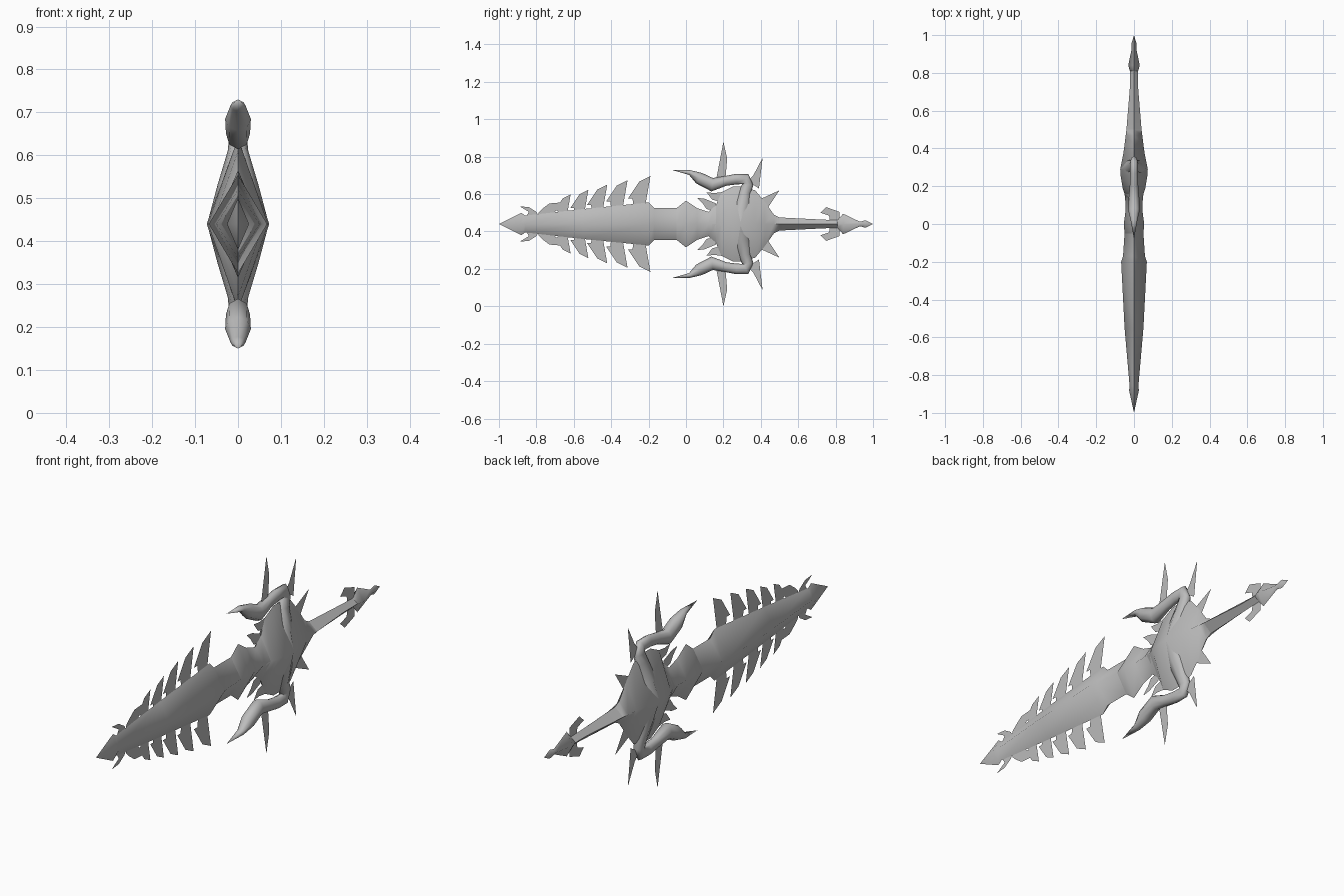
import bpy, bmesh
from math import cos, sin, tau, radians
from mathutils import Vector

UNIT = 0.01      # measurements below are in hundredths
CENTRE = 0.44    # height of the long axis

if "Cube" in bpy.data.objects:
    bpy.data.objects.remove(bpy.data.objects["Cube"], do_unlink=True)

steel = bpy.data.materials.new("grey_steel")
steel.use_nodes = True
colour = (0.5, 0.5, 0.5, 1)
steel.diffuse_color = colour
steel.node_tree.nodes["Principled BSDF"].inputs["Base Color"].default_value = colour


def finish(bm, name, mirror=True, smooth=None):
    """Turn a bmesh into an object on the long axis, mirrored top to bottom."""
    mesh = bpy.data.meshes.new(name)
    bm.to_mesh(mesh)
    bm.free()
    mesh.materials.append(steel)
    obj = bpy.data.objects.new(name, mesh)
    bpy.context.collection.objects.link(obj)
    obj.location.z = CENTRE
    if smooth:
        bpy.ops.object.select_all(action="DESELECT")
        obj.select_set(True)
        bpy.context.view_layer.objects.active = obj
        bpy.ops.object.shade_smooth_by_angle(angle=radians(smooth))
    if mirror:
        mod = obj.modifiers.new("top_bottom", "MIRROR")
        mod.use_axis = (False, False, True)
        mod.use_mirror_merge = False
    return obj


def loft(name, sections, sides, mirror, smooth):
    """Skin rings along a path; each section is (y, z, half depth, half width)."""
    bm = bmesh.new()
    path = [Vector((0, y, z)) for y, z, _, _ in sections]
    rings = []
    for i, (_, _, depth, width) in enumerate(sections):
        along = (path[min(i + 1, len(path) - 1)] - path[max(i - 1, 0)]).normalized()
        across = Vector((0, -along.z, along.y))
        ring = []
        for k in range(sides):
            a = tau * k / sides
            offset = Vector((width * cos(a), 0, 0)) + across * depth * sin(a)
            ring.append(bm.verts.new((path[i] + offset) * UNIT))
        rings.append(ring)
    for a, b in zip(rings, rings[1:]):
        for k in range(sides):
            n = (k + 1) % sides
            bm.faces.new((a[k], a[n], b[n], b[k]))
    bmesh.ops.remove_doubles(bm, verts=bm.verts, dist=0.0001)
    bmesh.ops.recalc_face_normals(bm, faces=bm.faces)
    return finish(bm, name, mirror, smooth)


def plate(name, outline, base=(0, 0), scale=1):
    """A paper-thin fin in the middle plane."""
    bm = bmesh.new()
    bm.faces.new([bm.verts.new((0, (base[0] + y * scale) * UNIT, (base[1] + z * scale) * UNIT))
                  for y, z in outline])
    bmesh.ops.triangulate(bm, faces=bm.faces)
    return finish(bm, name)


def body(name, profile):
    """Diamond-section length of the weapon from (y, half height, half width)."""
    loft(name, [(y, 0, h, w) for y, h, w in profile], 4, False, 70)


# Blade with its arrow-shaped point
body("blade", [(-100, 0, 0), (-88, 6, 2.6), (-86, 4.5, 2.3), (-55, 8, 5),
               (-20, 11.5, 6.8), (-17, 8.5, 5.8), (-5, 8.5, 5)])
# Collar between blade and guard
body("collar", [(-5, 8.5, 5), (0, 12.5, 5.4), (6, 8.5, 4.6), (12, 6.5, 4.6), (16, 10, 5)])
# Broad guard
body("guard", [(14, 7, 4.8), (16, 10, 5), (19, 17, 6), (25, 20, 7), (29, 20, 7.3),
               (37, 18, 5.7), (42, 12, 5), (47, 5, 4.4), (50, 3.5, 4)])
# Grip and pommel
body("grip", [(50, 3.5, 4), (72, 2.4, 2.2), (81, 2, 2.2)])
body("pommel", [(81, 2, 2.2), (84, 5.5, 3), (93, 1.2, 1.2), (96, 2, 1.2), (100, 0, 0)])

# Curled arms, rising as ridges out of the guard and ending in claws
loft("guard_arm", [(29, 0, 5, 7.2), (30, 9, 5, 4.8), (31.5, 17, 3.2, 2.4), (33, 21, 3, 2),
                   (32, 24, 3, 2), (27, 24, 2.8, 2), (21, 23, 2.6, 2.2), (14, 21, 3.6, 2.8),
                   (7, 24.5, 3.2, 3), (2, 27.5, 1.3, 1.8), (-8, 29, 0, 0)], 8, True, 70)

# Hooked teeth along the blade, shrinking towards the point
tooth = [(6, 15), (0, 12), (-4, 6), (-6, 3), (-3, 3), (-3, -2), (3, -2), (1.5, 5), (3, 10)]
for i, (y, size) in enumerate([(-25, 1), (-37, .96), (-47.5, .9), (-57, .8), (-66, .72)]):
    plate(f"blade_tooth_{i + 1}", tooth, (y, 14.2 + y * .14), size)

# Barbs behind the point
plate("point_barb_front", [(-89, 9.5), (-84, 9), (-80, 6.5), (-78, 3), (-86, 3), (-84, 6.5)])
plate("point_barb_back", [(-67, 11.5), (-73, 11), (-77, 8), (-79, 6), (-78, 4), (-71, 5), (-71, 8.5)])

# Spikes on the arms and guard
plate("arm_spike", [(20, 44), (22, 35), (21, 23), (16, 23), (19.5, 34)])
plate("elbow_spike", [(41, 35.5), (39, 19), (33, 23), (36, 26)])
plate("guard_spike", [(50, 18), (44, 9), (39, 13)])
plate("guard_barb_low", [(6, 14), (10, 13.5), (16, 11), (16, 7), (11, 8), (9, 11)])
plate("guard_barb_high", [(11, 17), (15, 16.5), (19, 17), (18, 12), (14, 13)])

# Fins on the pommel
plate("pommel_fin", [(75, 9), (82, 6.5), (80, 3.5), (82, 1), (77, 1), (76.5, 4.5), (72, 6)])
